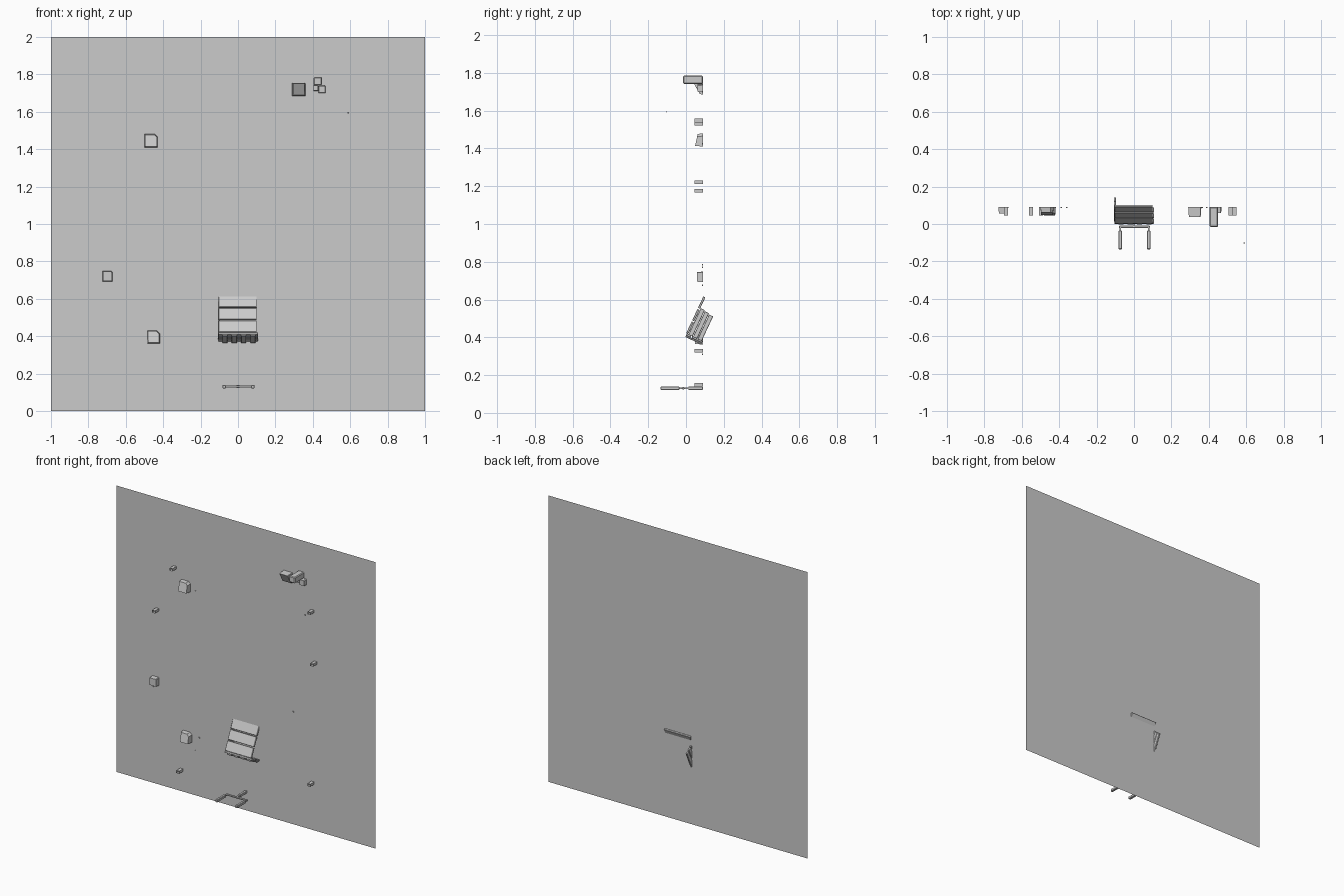
import bpy, bmesh, math
from mathutils import Matrix, Vector

if "Cube" in bpy.data.objects:
    bpy.data.objects.remove(bpy.data.objects["Cube"])

WALL = 0.09


def finish(name, bm):
    bmesh.ops.recalc_face_normals(bm, faces=bm.faces[:])
    me = bpy.data.meshes.new(name)
    bm.to_mesh(me)
    bm.free()
    ob = bpy.data.objects.new(name, me)
    bpy.context.collection.objects.link(ob)
    return ob


def box(name, lo, hi, mat=None, bevel=0):
    lo, hi = Vector(lo), Vector(hi)
    bm = bmesh.new()
    m = Matrix.Translation((lo + hi) / 2) @ Matrix.Diagonal((*(hi - lo), 1))
    bmesh.ops.create_cube(bm, size=1, matrix=m)
    if bevel:
        bmesh.ops.bevel(bm, geom=bm.edges[:], offset=bevel, segments=1, affect='EDGES')
    ob = finish(name, bm)
    if mat:
        ob.matrix_world = mat
    return ob


def hold(name, x0, x1, z0, z1, front, cut, slope=0.0):
    """Chunky block fixed to the wall, one top corner cut, face slightly smaller."""
    bm = bmesh.new()
    outline = [(x0, z0), (x1, z0), (x1, z1 - cut), (x1 - cut, z1), (x0, z1)]
    cx, cz = (x0 + x1) / 2, (z0 + z1) / 2
    back = [bm.verts.new((x, WALL, z)) for x, z in outline]
    face = [bm.verts.new((cx + (x - cx) * 0.9, front + slope * (z - cz),
                          cz + (z - cz) * 0.9)) for x, z in outline]
    bm.faces.new(back)
    bm.faces.new(face)
    for i in range(5):
        j = (i + 1) % 5
        bm.faces.new((back[i], back[j], face[j], face[i]))
    return finish(name, bm)


# flat square wall
bm = bmesh.new()
bm.faces.new([bm.verts.new((x, WALL, z)) for x, z in ((-1, 0), (1, 0), (1, 2), (-1, 2))])
finish("wall", bm)

# small open pegs
for i, (x, z) in enumerate([(-0.55, 1.55), (-0.685, 1.22), (0.515, 1.53),
                            (0.537, 1.175), (-0.498, 0.15), (0.515, 0.33)]):
    bm = bmesh.new()
    w, h = 0.011, 0.009
    rings = [[bm.verts.new((x + sx * w, y, z + sz * h))
              for sx, sz in ((-1, -1), (1, -1), (1, 1), (-1, 1))] for y in (0.045, WALL)]
    for k in range(4):
        j = (k + 1) % 4
        bm.faces.new((rings[0][k], rings[0][j], rings[1][j], rings[1][k]))
    finish(f"peg_{i}", bm)

# larger wall blocks
hold("block_upper_left", -0.50, -0.43, 1.41, 1.48, 0.055, 0.015, 0.2)
hold("block_mid_left", -0.725, -0.672, 0.692, 0.748, 0.057, 0.004)
hold("block_lower_left", -0.485, -0.418, 0.362, 0.43, 0.053, 0.016, 0.2)
hold("block_upper_right", 0.29, 0.36, 1.685, 1.755, 0.055, 0.003, -0.5)
hold("block_small_a", 0.43, 0.468, 1.70, 1.74, 0.06, 0.005)
hold("block_small_b", 0.403, 0.43, 1.712, 1.742, 0.06, 0.004)
box("long_block", (0.405, -0.015, 1.742), (0.45, WALL, 1.785), bevel=0.005)

# tiny chips
for i, (x, y, z) in enumerate([(-0.39, WALL, 1.425), (0.39, WALL, 1.70), (0.59, -0.1, 1.595),
                               (-0.72, WALL, 0.675), (0.365, WALL, 0.785), (0.39, WALL, 0.77),
                               (-0.36, WALL, 0.41), (-0.39, WALL, 0.31)]):
    r = 0.004
    box(f"chip_{i}", (x - r, y - r, z - r), (x + r, y, z + r))

# tilted broken crate: local z runs up the front, local y runs into the depth
tilt = Matrix.Translation((0, 0, 0.42)) @ Matrix.Rotation(math.radians(-25), 4, 'X')
for i in range(3):
    z = 0.004 + i * 0.073
    box(f"crate_front_slat_{i}", (-0.103, 0, z), (0.1, 0.012, z + 0.067), tilt, 0.002)
    y = 0.014 + i * 0.027
    box(f"crate_side_slat_{i}", (-0.108, y, 0), (-0.096, y + 0.024, 0.155 - 0.006 * i), tilt, 0.002)
    y = 0.004 + i * 0.033
    box(f"crate_base_slat_{i}", (-0.105, y, -0.009), (0.106, y + 0.027, 0.003), tilt, 0.002)
for i in range(4):
    x = -0.07 + i * 0.05
    box(f"crate_base_batten_{i}", (x - 0.014, 0.004, -0.018), (x + 0.014, 0.098, -0.009), tilt, 0.002)

# forked bracket at the bottom
box("bracket_post", (-0.009, 0.012, 0.122), (0.009, WALL, 0.139), bevel=0.002)
box("bracket_neck", (-0.005, -0.01, 0.126), (0.005, 0.014, 0.135))
box("bracket_crossbar", (-0.08, -0.021, 0.125), (0.085, -0.009, 0.136), bevel=0.002)
for side, x in (("left", -0.074), ("right", 0.079)):
    box(f"bracket_arm_{side}", (x - 0.009, -0.135, 0.121), (x + 0.009, -0.035, 0.14), bevel=0.003)
    box(f"bracket_joint_{side}", (x - 0.004, -0.04, 0.126), (x + 0.004, -0.012, 0.135))
